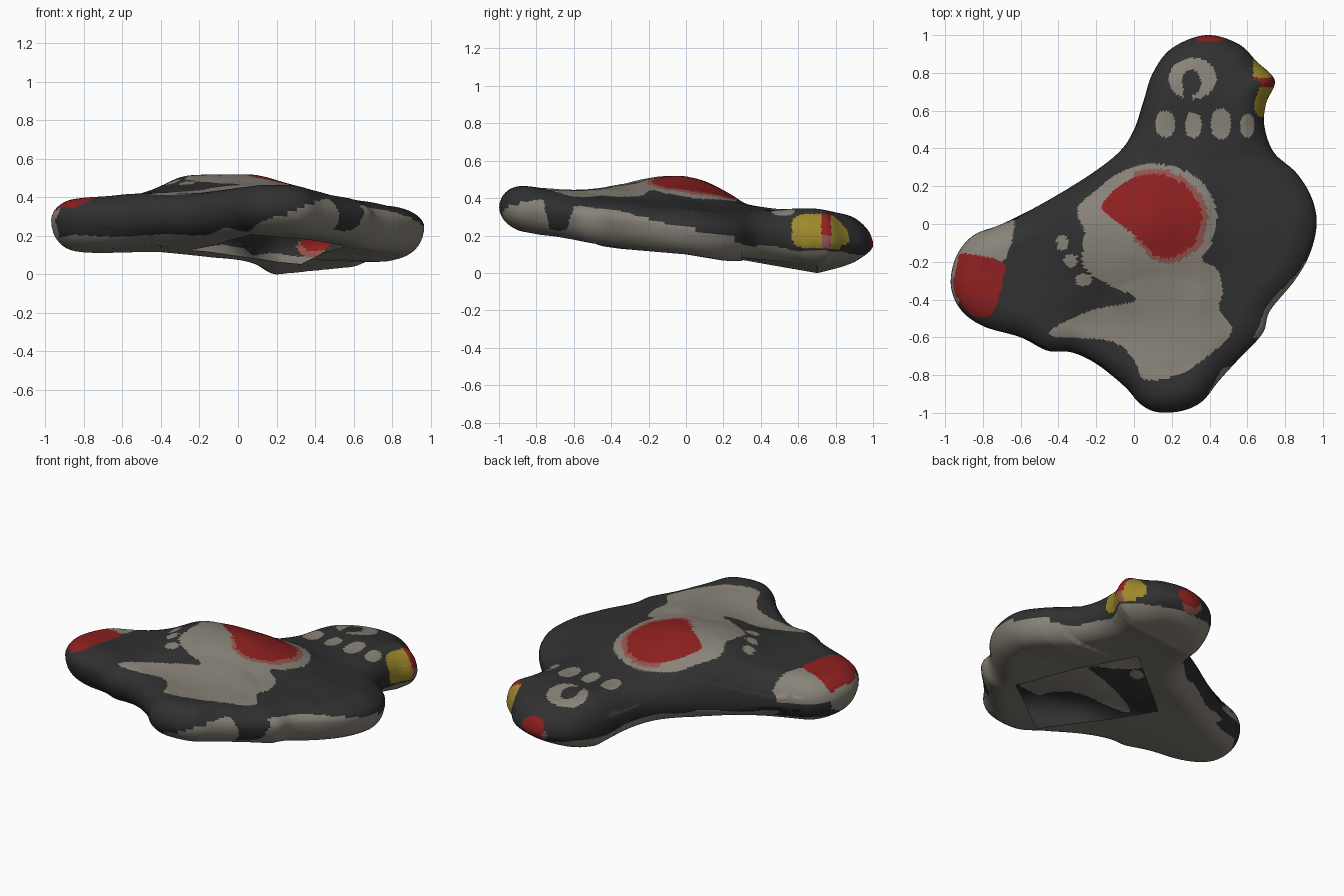
import bpy, bmesh, math
from mathutils import Vector, kdtree, noise

if "Cube" in bpy.data.objects:
    bpy.data.objects.remove(bpy.data.objects["Cube"])

# Plan outline of the soft body, counterclockwise from the head
OUTLINE = [(.38, 1), (.55, .955), (.65, .86), (.745, .76), (.70, .64), (.69, .52), (.74, .38),
           (.86, .27), (.94, .14), (.967, 0), (.93, -.16), (.85, -.30), (.72, -.46), (.68, -.58),
           (.55, -.72), (.45, -.83), (.36, -.94), (.25, -.99), (.12, -.995), (.03, -.95),
           (-.05, -.86), (-.2, -.74), (-.33, -.68), (-.46, -.67), (-.6, -.6), (-.8, -.54),
           (-.92, -.45), (-.97, -.32), (-.94, -.17), (-.85, -.06), (-.7, 0), (-.5, .1),
           (-.25, .25), (-.08, .38), (0, .5), (.05, .65), (.1, .8), (.2, .93)]
# Painted regions
BELLY = [(-.30, .08), (-.2, .18), (-.08, .27), (.08, .32), (.25, .29), (.38, .2), (.44, .05),
         (.41, -.1), (.36, -.19), (.44, -.24), (.47, -.36), (.45, -.45), (.52, -.57), (.35, -.73),
         (.2, -.81), (.05, -.82), (0, -.72), (-.12, -.62), (-.4, -.6), (-.45, -.57), (-.33, -.5),
         (-.2, -.45), (0, -.41), (-.02, -.37), (-.12, -.33), (-.27, -.22), (-.26, -.05)]
RED = [(-.17, .1), (-.08, .2), (.05, .26), (.2, .25), (.32, .15), (.36, .03), (.32, -.1),
       (.2, -.18), (.1, -.16), (.05, -.1), (-.05, -.02), (-.14, .05)]
LIMB_GREY = [(-1.1, -.4), (-1.1, 0), (-.63, .02), (-.65, -.12), (-.70, -.22), (-.8, -.3), (-.93, -.42)]
LIMB_RED = [(-.94, -.17), (-.86, -.16), (-.7, -.2), (-.69, -.28), (-.75, -.47), (-.85, -.49),
            (-.93, -.4), (-.955, -.3)]
SPOTS = [(.165, .53, .05, .07), (.315, .525, .042, .067), (.46, .53, .052, .08),
         (.6, .52, .037, .062), (-.38, -.1, .03, .04), (-.335, -.195, .035, .035),
         (-.265, -.295, .042, .032)]
OPENING = [(.56, -.41), (.33, .43), (-.25, -.08), (.07, -.8)]
# Heights of the top and underside along y, belly swelling along x and y,
# and reach of the pale side edge along y
TOP = [(-1, .48), (-.85, .465), (-.65, .43), (-.3, .42), (0, .41), (.25, .37), (.5, .34),
       (.7, .347), (.85, .315), (1, .27)]
UNDER = [(-1, .245), (-.78, .205), (-.6, .185), (-.35, .15), (0, .12), (.3, .07), (.5, .035),
         (.7, 0), (.9, .04), (1, .07)]
SWELL_X = [(-1, 0), (-.55, 0), (-.42, .35), (-.3, .88), (-.1, 1), (.1, .93), (.25, .6), (.47, 0), (1, 0)]
SWELL_Y = [(-1, 0), (-.5, 0), (-.3, .06), (-.2, .09), (-.05, .113), (.1, .098), (.2, .065), (.33, 0), (1, 0)]
EDGE = [(-1, .0), (-.86, .05), (-.76, .07), (-.73, -.08), (-.64, -.08), (-.6, .05), (-.3, .04),
        (0, .0), (.3, -.06), (1, -.06)]
CENTRE = Vector((.1, 0))
RINGS = 66


def material(name, rgb):
    m = bpy.data.materials.new(name)
    m.diffuse_color = (*rgb, 1)
    m.use_nodes = True
    m.node_tree.nodes["Principled BSDF"].inputs["Base Color"].default_value = m.diffuse_color
    return m


def spline(pts, n):
    """Closed smooth curve through the points."""
    out, k = [], len(pts)
    for i in range(k):
        a, b, c, d = (Vector(pts[(i + j) % k]) for j in (-1, 0, 1, 2))
        for s in range(n):
            t = s / n
            out.append(.5 * (2 * b + (c - a) * t + (2 * a - 5 * b + 4 * c - d) * t * t
                             + (3 * b - a - 3 * c + d) * t ** 3))
    return out


def inside(x, y, poly):
    hit = False
    for (x1, y1), (x2, y2) in zip(poly, poly[1:] + poly[:1]):
        if (y1 > y) != (y2 > y) and x < x1 + (y - y1) * (x2 - x1) / (y2 - y1):
            hit = not hit
    return hit


def oval(x, y, cx, cy, rx, ry, p=2):
    return abs((x - cx) / rx) ** p + abs((y - cy) / ry) ** p < 1


def table(rows, y):
    y = max(-1, min(1, y))
    for (a, va), (b, vb) in zip(rows, rows[1:]):
        if y <= b:
            return va + (vb - va) * (y - a) / (b - a)


def soft(rows, y):
    """Table lookup with its corners rounded."""
    return sum(table(rows, y + d) for d in (-.05, -.025, 0, .025, .05)) / 5


def middle(y):
    return .25 - .1 * y


def top_height(x, y):
    z = soft(TOP, y) + soft(SWELL_X, x) * soft(SWELL_Y, y) * 1.04
    z -= .13 * max(0, x - .35) * max(0, min(1, (.55 - y) / .2)) + .06 * max(0, -x - .4)
    r = math.hypot((x - .15) / .35, (y + .52) / .25)          # folded paw
    return z + .02 * max(0, 1 - r * r)


def bottom_height(x, y):
    z = table(UNDER, y) - .02 * max(0, min(1, (abs(x) - .4) / .3)) * (y < .3)
    return z + .1 * abs(x - .2) * max(0, min(1, (y - .2) / .4))   # keel under the head


def colour(x, y, z, upper):
    """0 black, 1 grey, 2 red, 3 pale red, 4 yellow"""
    if x > .63 and oval(y, z, .72, .225, .155, .092, 4):       # beak
        if .725 < y < .775:
            return 2 if z > .2 else 3
        return 4
    if y > .9 and oval(x, z, .4, .18, .08, .06):               # crown mark
        return 2
    if y > .9 and oval(x, z, .38, .15, .075, .06):
        return 3
    side = max(0, min(1, (x - .05) / .3))
    low = -.06 if y > 0 else -.10
    off = low + (table(EDGE, y) - low) * side + .03 * noise.noise((x * 5, y * 5, 3))
    if z < middle(y) + off or (x < -.93 and z < .33 and y > -.4):
        return 1
    if not upper:
        return 0
    if inside(x, y, LIMB_RED) or inside(x, y, RED):
        return 2
    if x > 0 and inside(.13 + (x - .13) / 1.14, .04 + (y - .04) / 1.12, RED):
        return 3
    if inside(x, y, BELLY) or inside(x, y, LIMB_GREY):
        return 1
    if oval(x, y, .31, .77, .125, .11) and not oval(x, y, .305, .75, .05, .065) \
            and not (abs(x - .285) < .025 and y < .72):        # eye ring
        return 1
    return int(any(oval(x, y, *s, 2.5) for s in SPOTS))


BELLY, RED, LIMB_RED = (spline(p, 4) for p in (BELLY, RED, LIMB_RED))

# Domed shell: upper and lower sheets meeting at the rounded rim
rim = spline(OUTLINE, 14)
kd = kdtree.KDTree(len(rim))
for i, p in enumerate(rim):
    kd.insert((p.x, p.y, 0), i)
kd.balance()
bm = bmesh.new()
rim_verts = [bm.verts.new((p.x, p.y, middle(p.y))) for p in rim]


def sheet(upper):
    rings = [rim_verts]
    for r in range(1, RINGS + 1):
        s = r / RINGS
        t = .998 if r == 1 else 1 - (.35 * s + .65 * s ** 1.7)  # denser toward the rim
        row = []
        for p in (rim if r < RINGS else [CENTRE]):
            x, y = CENTRE + (p - CENTRE) * t
            u = min(1, kd.find((x, y, 0))[2] / (.14 if upper else .13))
            f = math.sqrt(1 - (1 - u) ** 2)
            m = middle(y)
            goal = top_height(x, y) if upper else bottom_height(x, y)
            lump = .006 * noise.noise((x * 6, y * 6, 0)) * f if upper else 0
            row.append(bm.verts.new((x, y, m + (goal - m) * f + lump)))
        rings.append(row)
    n = len(rim)
    for a, b in zip(rings, rings[1:]):
        for i in range(n):
            j = (i + 1) % n
            loop = [a[i], a[j], b[j], b[i]] if len(b) > 1 else [a[i], a[j], b[0]]
            f = bm.faces.new(loop if upper else loop[::-1])
            c = f.calc_center_median()
            f.material_index = colour(c.x, c.y, c.z, upper)
            f.smooth = True


sheet(True)
sheet(False)


def is_lower(f):
    c = f.calc_center_median()
    return c.z < middle(c.y)


# Four-sided opening cut through the underside
for a, b in zip(OPENING, OPENING[1:] + OPENING[:1]):
    lower = [f for f in bm.faces if is_lower(f)]
    geom = lower + list({e for f in lower for e in f.edges}) + list({v for f in lower for v in f.verts})
    bmesh.ops.bisect_plane(bm, geom=geom, plane_co=(a[0], a[1], 0),
                           plane_no=(b[1] - a[1], a[0] - b[0], 0))
gone = [f for f in bm.faces if is_lower(f) and inside(*f.calc_center_median().xy, OPENING)]
bmesh.ops.delete(bm, geom=gone, context='FACES')

# Rest the shell on the ground
low = min(v.co.z for v in bm.verts)
bmesh.ops.translate(bm, verts=bm.verts, vec=(0, 0, -low))
mesh = bpy.data.meshes.new("plush_body")
bm.to_mesh(mesh)
bm.free()
for name, rgb in [("charcoal", (.03, .03, .03)), ("warm_grey", (.25, .228, .19)),
                  ("red", (.27, .014, .014)), ("pale_red", (.29, .09, .075)),
                  ("yellow", (.34, .25, .025))]:
    mesh.materials.append(material(name, rgb))
body = bpy.data.objects.new("plush_body", mesh)
bpy.context.collection.objects.link(body)
